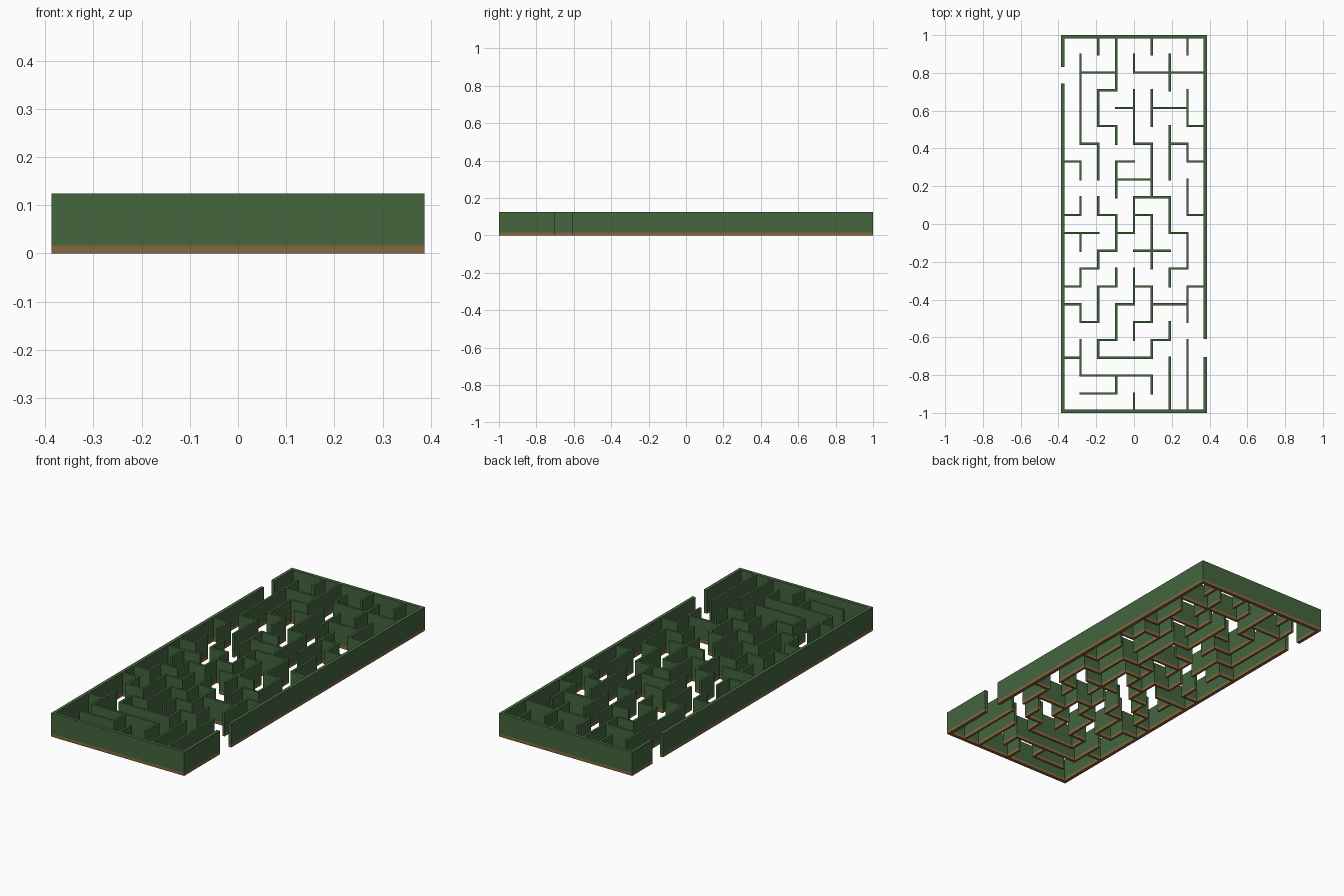
import bpy, bmesh
from mathutils import Matrix, Vector

if "Cube" in bpy.data.objects:
    bpy.data.objects.remove(bpy.data.objects["Cube"])

HEIGHT, SOIL = 0.124, 0.016
OUTER, INNER = 0.018, 0.012
PITCH = 0.0944
HX, HY = 0.387, 1.0


def material(name, rgb):
    m = bpy.data.materials.new(name)
    m.diffuse_color = (*rgb, 1)
    m.use_nodes = True
    m.node_tree.nodes["Principled BSDF"].inputs["Base Color"].default_value = m.diffuse_color
    return m


hedge = material("hedge green", (0.058, 0.133, 0.048))
soil = material("soil brown", (0.242, 0.133, 0.048))


def add_box(bm, x0, x1, y0, y1):
    mat = Matrix.Translation(((x0 + x1) / 2, (y0 + y1) / 2, HEIGHT / 2)) \
        @ Matrix.Diagonal((x1 - x0, y1 - y0, HEIGHT, 1))
    bmesh.ops.create_cube(bm, size=1, matrix=mat)


def finish(bm, name):
    # Cut at the soil line, colour the strip below it brown
    bmesh.ops.bisect_plane(bm, geom=bm.verts[:] + bm.edges[:] + bm.faces[:],
                           plane_co=(0, 0, SOIL), plane_no=(0, 0, 1))
    for f in bm.faces:
        f.material_index = 1 if f.calc_center_median().z < SOIL else 0
    me = bpy.data.meshes.new(name)
    bm.to_mesh(me)
    bm.free()
    me.materials.append(hedge)
    me.materials.append(soil)
    bpy.context.collection.objects.link(bpy.data.objects.new(name, me))


# Outer walls, with an entrance on the left and an exit on the right
bm = bmesh.new()
for s in (-1, 1):
    y0, y1 = sorted((s * HY, s * (HY - OUTER)))
    add_box(bm, -HX, HX, y0, y1)
lim = HY - OUTER
for y0, y1 in ((-lim, 0.745), (0.832, lim)):
    add_box(bm, -HX, -HX + OUTER, y0, y1)
for y0, y1 in ((-lim, -0.703), (-0.608, lim)):
    add_box(bm, HX - OUTER, HX, y0, y1)
finish(bm, "outer_wall")

# Inner walls: grid start (column, row from the back) and compass steps
PATHS = [
    (2, 0, "S"), (3, 0, "SSSWSSES"), (5, 0, "S"), (7, 0, "S"),
    (1, 1, "SSSSSESS"), (1, 2, "EE"), (4, 1, "SEEEE"), (6, 1, "SS"),
    (3, 4, "E"), (4, 3, "SSSESSS"), (5, 3, "SS"), (5, 4, "EE"),
    (7, 3, "SSE"), (6, 5, "SSS"), (6, 6, "ESE"), (0, 7, "ES"),
    (4, 7, "WSS"), (3, 8, "EE"), (7, 8, "SSE"), (1, 9, "SW"),
    (2, 9, "SESSWSWSW"), (3, 11, "ENNEESSESSWS"), (4, 10, "ESSS"),
    (0, 11, "EE"), (1, 11, "S"), (4, 12, "EE"), (3, 13, "SWSSWNW"),
    (4, 13, "SSWSSWSEEENEN"), (4, 14, "ESSWS"), (5, 15, "EE"),
    (8, 14, "WSS"), (1, 17, "SSEEEES"), (0, 18, "E"), (3, 19, "SWW"),
    (4, 20, "S"), (6, 18, "SSS"), (7, 17, "SSSS"),
]
STEP = {"N": (0, 1), "S": (0, -1), "E": (1, 0), "W": (-1, 0)}


def straight_runs(moves):
    runs = []
    for m in moves:
        if runs and runs[-1][0] == m:
            runs[-1][1] += 1
        else:
            runs.append([m, 1])
    return runs


bm = bmesh.new()
h = INNER / 2
for col, row, moves in PATHS:
    a = Vector(((col - 4) * PITCH, (10.5 - row) * PITCH))
    for direction, n in straight_runs(moves):
        b = a + Vector(STEP[direction]) * n * PITCH
        add_box(bm, min(a.x, b.x) - h, max(a.x, b.x) + h,
                min(a.y, b.y) - h, max(a.y, b.y) + h)
        a = b
finish(bm, "maze_walls")
